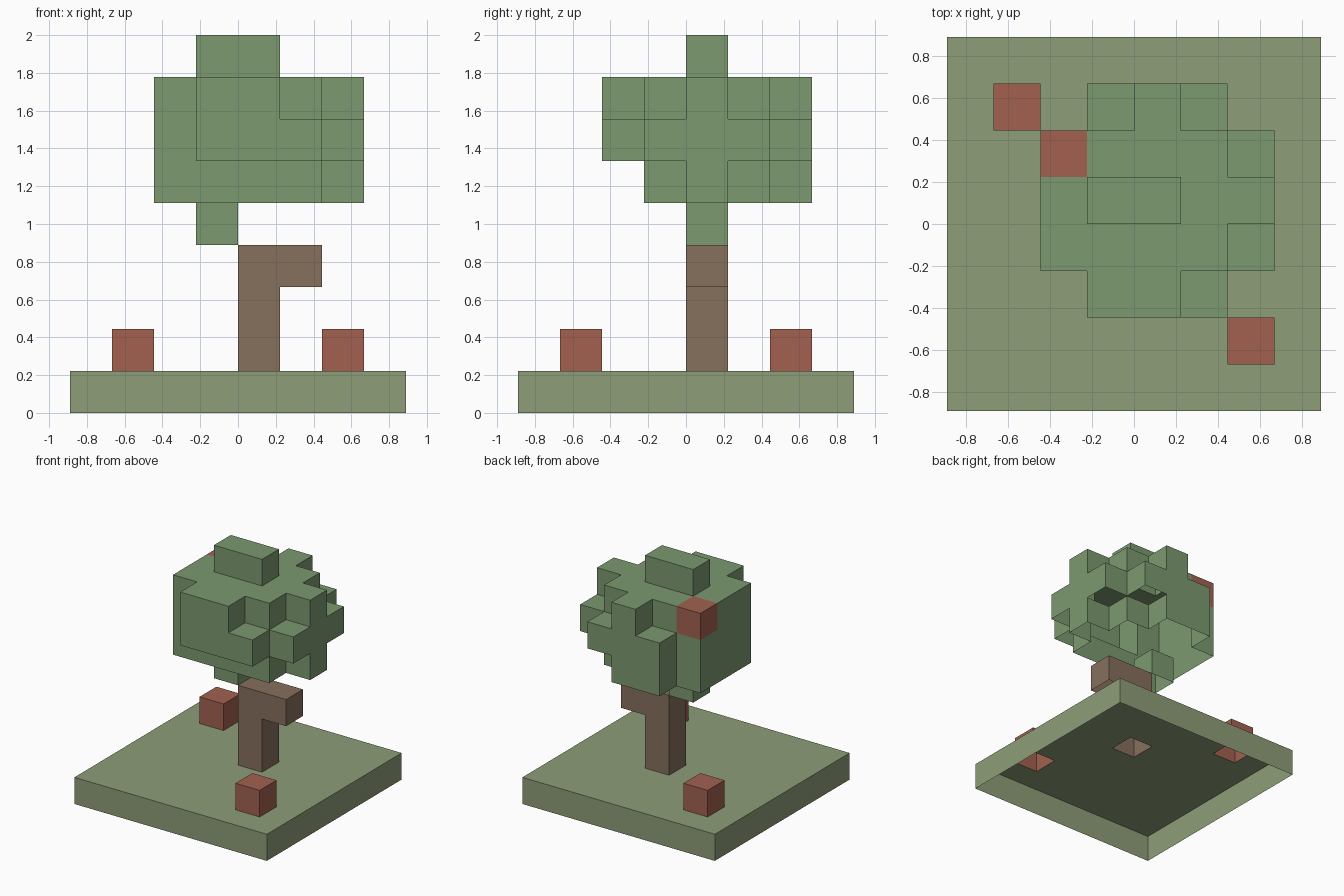
import bpy, bmesh
from itertools import product
from mathutils import Vector

if "Cube" in bpy.data.objects:
    bpy.data.objects.remove(bpy.data.objects["Cube"])

S = 2 / 9  # block size: the model is nine blocks tall


def box(xs, ys, zs):
    """Set of block cells covering inclusive index ranges."""
    return set(product(*(range(lo, hi + 1) for lo, hi in (xs, ys, zs))))


# Ground slab
ground = box((-4, 3), (-4, 3), (0, 0))

# Trunk with a side branch
trunk = box((0, 0), (0, 0), (1, 3)) | {(1, 0, 3)}

# Flowers on the ground, and one fruit set in the canopy
flower_left = {(-3, 2, 1)}
flower_right = {(2, -3, 1)}
fruit = {(-2, 1, 7)}

# Canopy: solid core plus lumps on every side
canopy = box((-2, 1), (-1, 1), (5, 7))                             # core
canopy |= box((2, 2), (0, 0), (5, 7)) | box((2, 2), (-1, 1), (6, 6))   # right
canopy |= box((-1, 0), (-2, -2), (6, 7)) | {(1, -2, 6)}            # front
canopy |= box((-1, 0), (2, 2), (5, 6)) | {(0, 2, 7), (1, 2, 6)}    # back
canopy |= box((-1, 0), (0, 0), (8, 8)) | {(-1, 0, 4)}              # top, bottom
canopy -= fruit

GRASS = (0.27, 0.34, 0.19, 1)
BARK = (0.24, 0.16, 0.11, 1)
LEAF = (0.20, 0.32, 0.16, 1)
RED = (0.36, 0.12, 0.08, 1)

parts = [
    ("ground", ground, GRASS),
    ("trunk", trunk, BARK),
    ("canopy", canopy, LEAF),
    ("fruit", fruit, RED),
    ("flower_left", flower_left, RED),
    ("flower_right", flower_right, RED),
]
filled = set().union(*(cells for _, cells, _ in parts))

# Exposed directions: blocks have no undersides
DIRECTIONS = [(1, 0, 0), (-1, 0, 0), (0, 1, 0), (0, -1, 0), (0, 0, 1)]


def build(name, cells, color):
    """Skin a set of blocks, skipping faces that touch another block."""
    bm = bmesh.new()
    for cell in sorted(cells):
        center = Vector(cell) + Vector((0.5, 0.5, 0.5))
        for d in DIRECTIONS:
            if tuple(c + e for c, e in zip(cell, d)) in filled:
                continue
            n = Vector(d)
            u = Vector((d[1], d[2], d[0]))
            v = n.cross(u)
            mid = center + n / 2
            corners = [mid + (u * p + v * q) / 2
                       for p, q in ((-1, -1), (1, -1), (1, 1), (-1, 1))]
            bm.faces.new([bm.verts.new(c * S) for c in corners])
    bmesh.ops.remove_doubles(bm, verts=bm.verts, dist=0.001)
    mesh = bpy.data.meshes.new(name)
    bm.to_mesh(mesh)
    bm.free()
    mat = bpy.data.materials.new(name + "_color")
    mat.diffuse_color = color
    mat.use_nodes = True
    mat.node_tree.nodes["Principled BSDF"].inputs["Base Color"].default_value = mat.diffuse_color
    mesh.materials.append(mat)
    bpy.context.collection.objects.link(bpy.data.objects.new(name, mesh))


for part in parts:
    build(*part)
